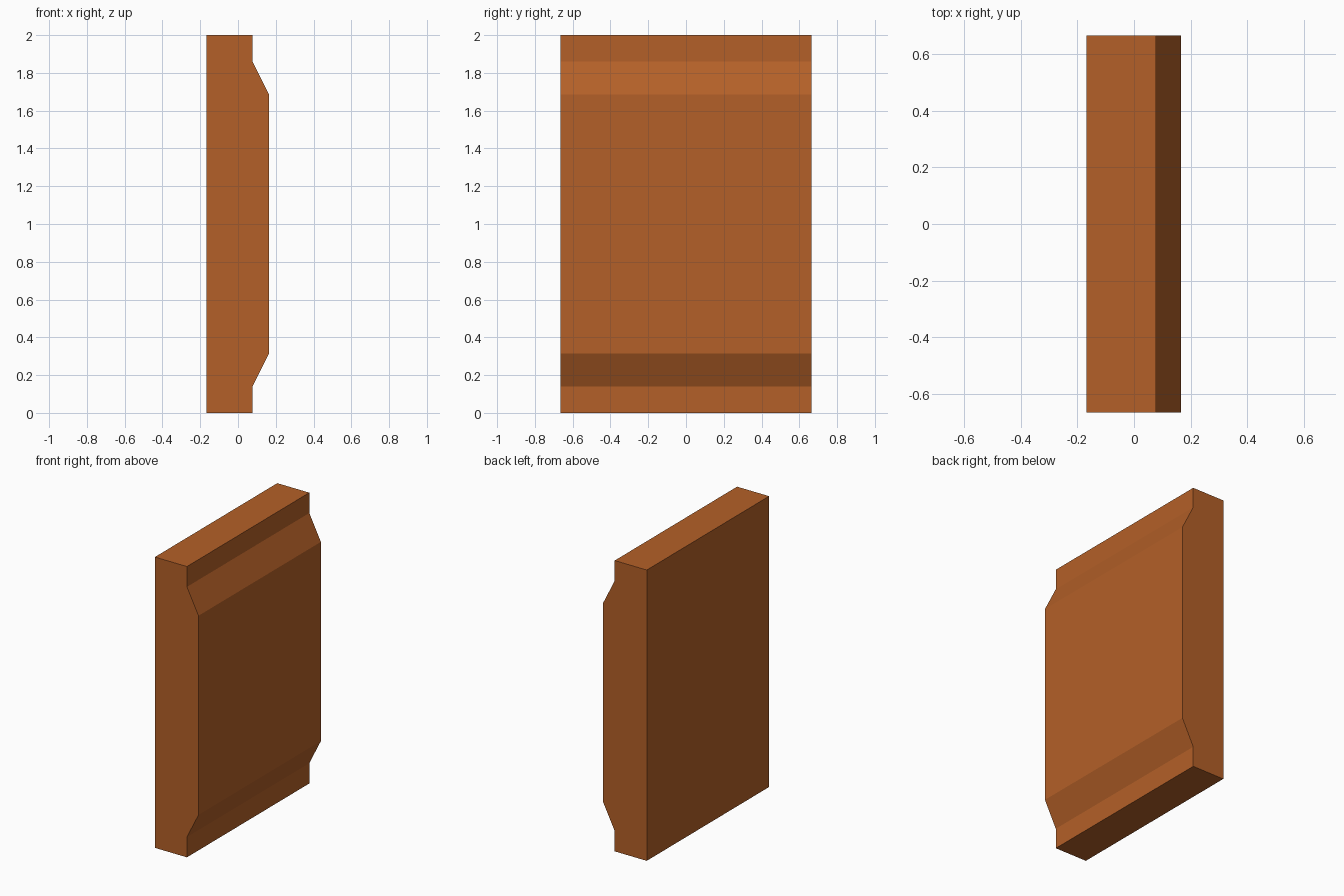
import bpy
import bmesh

if "Cube" in bpy.data.objects:
    bpy.data.objects.remove(bpy.data.objects["Cube"])

HALF_DEPTH = 0.665

# Side profile (x, z): flat back, stepped and chamfered raised front
lower = [(0.077, 0.0), (0.077, 0.14), (0.165, 0.315)]
upper = [(x, 2.0 - z) for x, z in reversed(lower)]
profile = [(-0.167, 0.0)] + lower + upper + [(-0.167, 2.0)]

# Extrude the profile along y
bm = bmesh.new()
face = bm.faces.new([bm.verts.new((x, -HALF_DEPTH, z)) for x, z in profile])
ext = bmesh.ops.extrude_face_region(bm, geom=[face], use_keep_orig=True)
verts = [g for g in ext["geom"] if isinstance(g, bmesh.types.BMVert)]
bmesh.ops.translate(bm, verts=verts, vec=(0, 2 * HALF_DEPTH, 0))
bmesh.ops.recalc_face_normals(bm, faces=bm.faces)

mesh = bpy.data.meshes.new("raised_panel")
bm.to_mesh(mesh)
bm.free()

# Warm brown wood
wood = bpy.data.materials.new("warm brown wood")
wood.diffuse_color = (0.456, 0.117, 0.021, 1.0)
wood.use_nodes = True
wood.node_tree.nodes["Principled BSDF"].inputs["Base Color"].default_value = wood.diffuse_color
mesh.materials.append(wood)

panel = bpy.data.objects.new("raised_panel", mesh)
bpy.context.collection.objects.link(panel)
